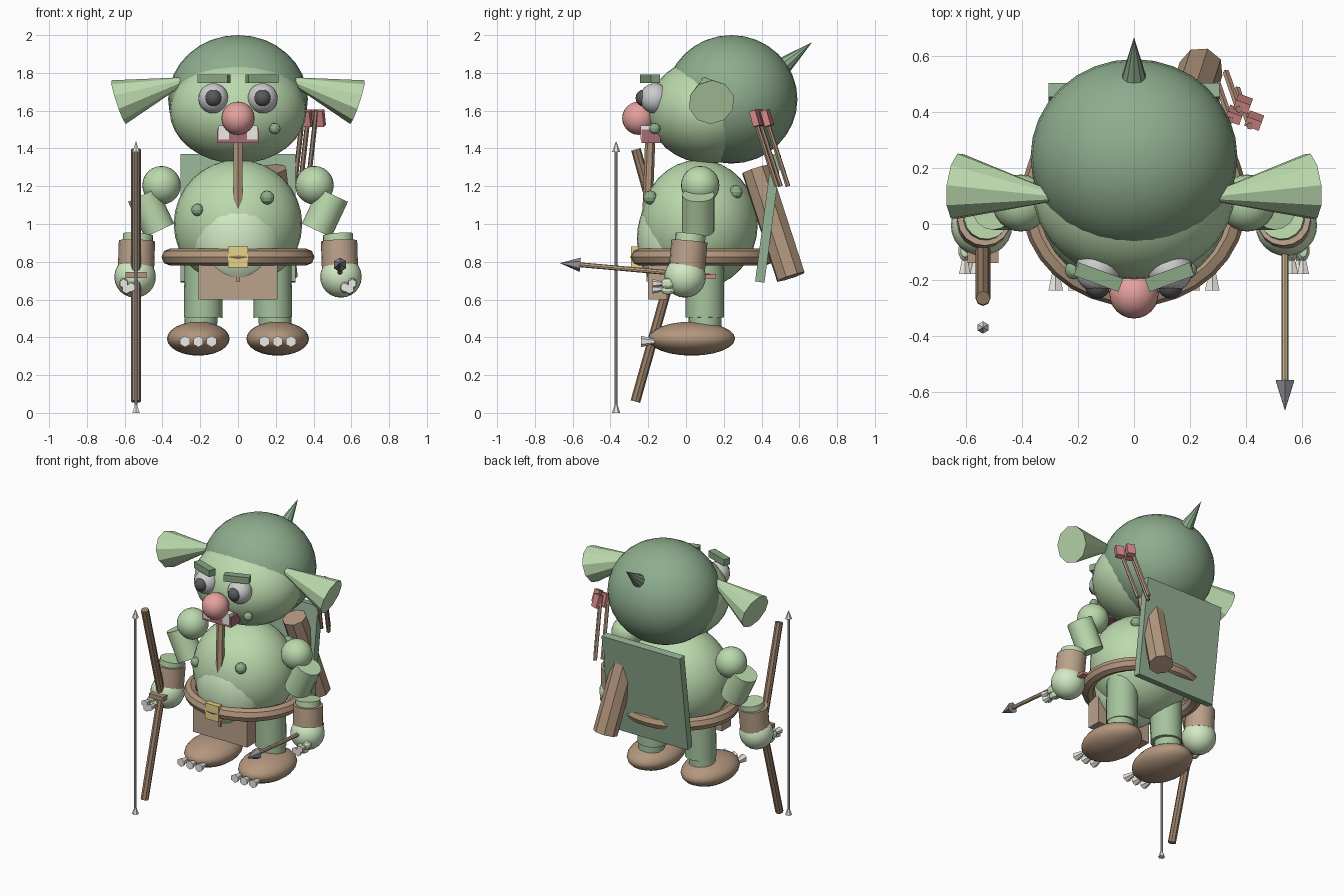
import bpy, bmesh, math
from mathutils import Vector, Matrix

if "Cube" in bpy.data.objects:
    bpy.data.objects.remove(bpy.data.objects["Cube"])

COLORS = {
    "skin": (.50, .70, .42), "light": (.64, .82, .55), "dark": (.27, .42, .27),
    "leg": (.38, .55, .34), "brow": (.25, .38, .23), "board": (.30, .44, .30),
    "brown": (.45, .31, .21), "wood": (.33, .22, .14), "tan": (.58, .43, .27),
    "leather": (.50, .36, .26), "gold": (.80, .66, .25), "bone": (.85, .83, .79),
    "eye": (.70, .70, .72), "pupil": (.10, .10, .11), "nose": (.78, .36, .34),
    "mouth": (.38, .15, .19), "red": (.68, .25, .25), "steel": (.28, .28, .31),
    "string": (.60, .60, .60), "wart": (.27, .42, .25),
}
mats = {}
for key, c in COLORS.items():
    mats[key] = bpy.data.materials.new(key)
    mats[key].diffuse_color = (*c, 1)


def finish(bm, name, color, matrix):
    me = bpy.data.meshes.new(name)
    bmesh.ops.recalc_face_normals(bm, faces=bm.faces)
    for f in bm.faces:
        f.smooth = True
    bm.to_mesh(me)
    bm.free()
    me.set_sharp_from_angle(angle=math.radians(28))
    me.materials.append(mats[color])
    ob = bpy.data.objects.new(name, me)
    ob.matrix_world = matrix
    bpy.context.collection.objects.link(ob)
    return ob


def ball(name, color, loc, r, seg=24):
    r = (r, r, r) if isinstance(r, (int, float)) else r
    bm = bmesh.new()
    bmesh.ops.create_uvsphere(bm, u_segments=seg, v_segments=seg // 2, radius=1)
    return finish(bm, name, color, Matrix.LocRotScale(Vector(loc), None, Vector(r)))


def rod(name, color, a, b, r1, r2=None, seg=16):
    """Cylinder or cone from a (radius r1) to b (radius r2)."""
    a, b = Vector(a), Vector(b)
    bm = bmesh.new()
    bmesh.ops.create_cone(bm, cap_ends=True, segments=seg, radius1=r1,
                          radius2=r1 if r2 is None else r2, depth=(b - a).length)
    bmesh.ops.remove_doubles(bm, verts=bm.verts, dist=1e-5)
    q = (b - a).to_track_quat('Z', 'Y')
    return finish(bm, name, color, Matrix.LocRotScale((a + b) / 2, q, None))


def box(name, color, loc, size, rot=(0, 0, 0)):
    from mathutils import Euler
    bm = bmesh.new()
    bmesh.ops.create_cube(bm, size=1)
    return finish(bm, name, color,
                  Matrix.LocRotScale(Vector(loc), Euler(rot), Vector(size)))


def ring(name, color, loc, rx, ry, minor, seg=32, sides=8):
    """Elliptical torus built by spinning index pairs."""
    bm = bmesh.new()
    vs = []
    for i in range(seg):
        u = 2 * math.pi * i / seg
        for j in range(sides):
            v = 2 * math.pi * j / sides
            m = minor * math.cos(v)
            vs.append(bm.verts.new(((rx + m) * math.cos(u), (ry + m) * math.sin(u),
                                    minor * math.sin(v))))
    for i in range(seg):
        for j in range(sides):
            k, n = (i + 1) % seg, (j + 1) % sides
            bm.faces.new([vs[i * sides + j], vs[k * sides + j],
                          vs[k * sides + n], vs[i * sides + n]])
    return finish(bm, name, color, Matrix.Translation(loc))


# head and face
ball("hood", "dark", (0, .24, 1.66), (.37, .35, .34), 32)
ball("face", "skin", (0, .12, 1.60), (.362, .32, .28), 32)
rod("hood_spike", "dark", (0, .49, 1.815), (0, .668, 1.963), .055, 0, 10)
ball("nose", "nose", (0, -.25, 1.56), .088)
box("mouth", "mouth", (0, -.185, 1.465), (.22, .10, .07))
for s in (-1, 1):
    rod("ear", "skin", (s * .30, .10, 1.755), (s * .632, .135, 1.645), .022, .122, 10)
    ball("eye", "eye", (s * .13, -.165, 1.665), .08)
    ball("pupil", "pupil", (s * .13, -.222, 1.667), .045, 16)
    box("eyebrow", "brow", (s * .127, -.19, 1.768), (.17, .05, .045),
        (0, 0, s * math.radians(20)))
    box("tooth", "bone", (s * .075, -.215, 1.485), (.055, .05, .075))

# torso
ball("body", "skin", (0, .07, 1.0), (.34, .31, .34), 32)
ball("belly", "light", (0, -.05, .92), (.25, .21, .29), 32)
rod("chest_strap", "brown", (0, -.205, 1.03), (0, -.19, 1.44), .027, seg=6)
for p, r in (((.195, -.165, 1.505), .03), ((.155, -.19, 1.14), .037),
             ((-.215, -.165, 1.075), .033), ((.205, .265, 1.17), .036)):
    ball("wart", "wart", p, r, 12)

# belt and loincloth
ring("belt", "brown", (0, .085, .825), .36, .335, .045)
box("buckle", "gold", (0, -.26, .825), (.105, .06, .11))
box("loincloth", "leather", (0, -.15, .70), (.42, .10, .20))
box("belt_tail", "brown", (0, -.20, .735), (.02, .02, .08))

# arms and legs, mirrored
for s in (-1, 1):
    ball("shoulder", "skin", (s * .405, .075, 1.205), .102)
    rod("upper_arm", "skin", (s * .504, .065, 1.154), (s * .416, .065, .966), .086)
    rod("forearm", "skin", (s * .528, .025, .945), (s * .54, .01, .80), .08)
    rod("bracer", "leather", (s * .535, .018, .91), (s * .54, .005, .76), .096)
    ball("hand", "light", (s * .545, -.005, .72), .11)
    for fx, fz in ((.565, .665), (.59, .655), (.605, .685)):
        ball("finger", "light", (s * fx, -.095, fz), (.025, .04, .03), 10)
        rod("finger_claw", "bone", (s * fx, -.178, fz), (s * fx, -.105, fz), .024, .006, 6)
    rod("thigh", "leg", (s * .185, .10, .505), (s * .18, .10, .86), .102)
    rod("shin", "leg", (s * .20, .10, .38), (s * .195, .10, .53), .087)
    ball("foot", "brown", (s * .21, .03, .393), (.166, .23, .09))
    for tx in (.14, .21, .28):
        rod("toe_claw", "bone", (s * tx, -.238, .378), (s * tx, -.13, .378), .03, .004, 6)

# bow, held on the -x side
bx = -.54
for z, y in ((1.395, -.265), (.06, -.268)):
    rod("bow_limb", "wood", (bx, -.08, .73), (bx, y, z), .026, seg=8)
box("bow_grip", "brown", (bx, -.11, .73), (.11, .06, .03))
rod("bow_string", "string", (bx, -.37, .03), (bx, -.37, 1.41), .008, seg=8)
rod("string_tip_upper", "bone", (bx, -.37, 1.38), (bx, -.37, 1.44), .022, 0, 6)
rod("string_tip_lower", "bone", (bx, -.37, .0), (bx, -.37, .065), .022, 0, 6)

# arrow in the other hand
rod("hand_arrow_shaft", "tan", (.54, .13, .723), (.54, -.57, .785), .013, seg=8)
rod("hand_arrow_head", "steel", (.54, -.56, .784), (.54, -.668, .793), .038, 0, 6)
box("hand_arrow_fletching", "red", (.54, .13, .722), (.035, .06, .02))

# back board, quiver and spare arrows
box("back_board", "board", (0, .435, 1.03), (.61, .05, .68), (math.radians(-7.5), 0, 0))
rod("quiver", "brown", (.24, .555, .72), (.18, .37, 1.29), .08, seg=8)
for x, y in ((.43, .37), (.39, .43), (.36, .39)):
    rod("quiver_arrow_shaft", "brown", (x - .06, y + .11, 1.20), (x - .015, y - .02, 1.60), .013, seg=6)
    box("quiver_arrow_fletching", "red", (x, y, 1.56), (.055, .035, .085),
        (math.radians(17), 0, math.radians(-20)))

for m in bpy.data.materials:
    if m.users and not m.is_grease_pencil:
        m.use_nodes = True
        m.node_tree.nodes["Principled BSDF"].inputs["Base Color"].default_value = m.diffuse_color
